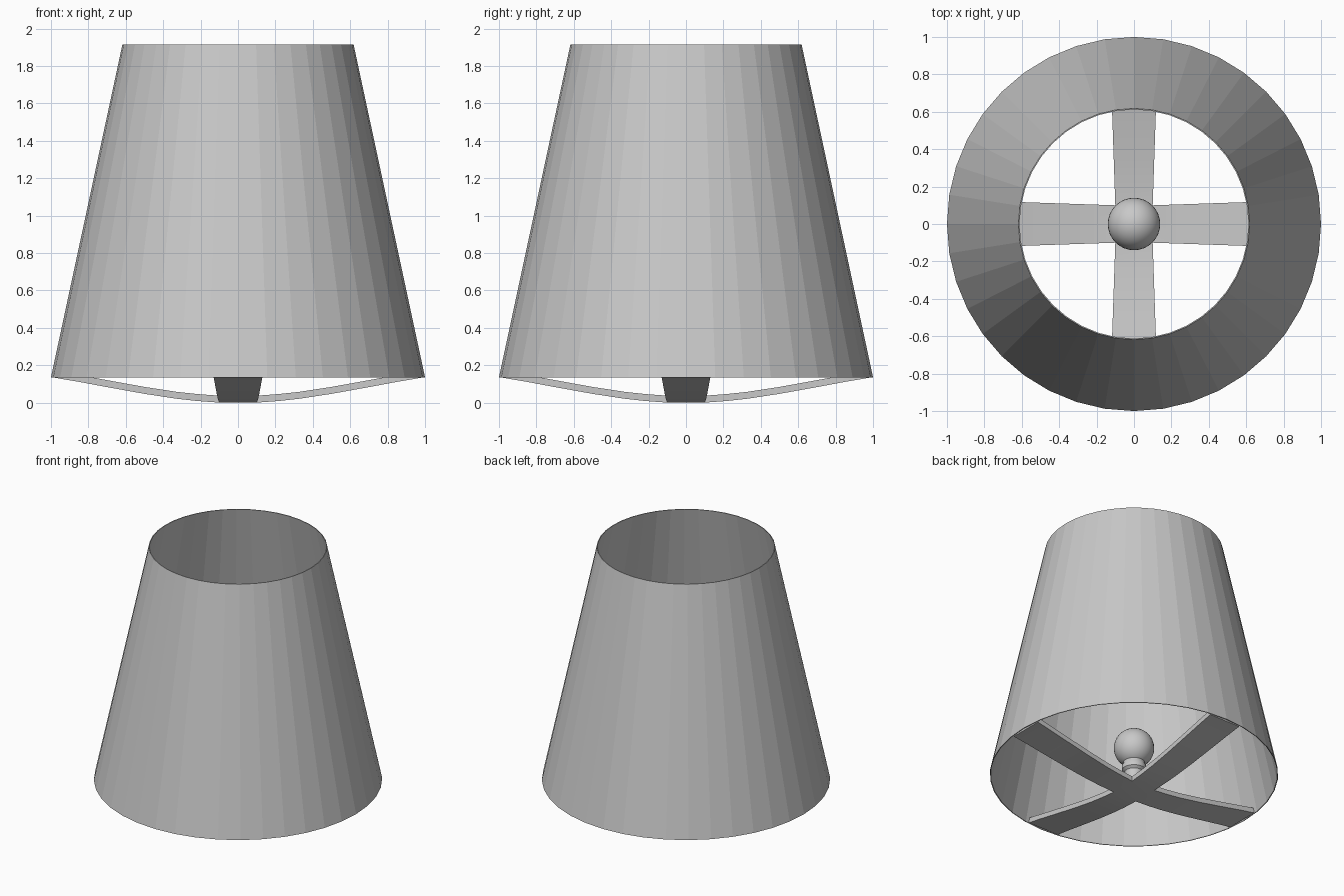
import bpy, bmesh, math

if "Cube" in bpy.data.objects:
    bpy.data.objects.remove(bpy.data.objects["Cube"])

grey = bpy.data.materials.new("light_grey")
grey.diffuse_color = (0.58, 0.58, 0.58, 1)
grey.use_nodes = True
grey.node_tree.nodes["Principled BSDF"].inputs["Base Color"].default_value = grey.diffuse_color


def finish(bm, name):
    bmesh.ops.recalc_face_normals(bm, faces=bm.faces)
    me = bpy.data.meshes.new(name)
    bm.to_mesh(me)
    bm.free()
    ob = bpy.data.objects.new(name, me)
    bpy.context.collection.objects.link(ob)
    me.materials.append(grey)
    return ob


def lathe(profile, name, sides, closed=False):
    """Revolve (radius, z) points around the z axis."""
    bm = bmesh.new()
    rings = []
    for r, z in profile:
        rings.append([bm.verts.new((r * math.cos(2 * math.pi * i / sides),
                                    r * math.sin(2 * math.pi * i / sides), z))
                      for i in range(sides)])
    pairs = list(zip(rings, rings[1:]))
    if closed:
        pairs.append((rings[-1], rings[0]))
    for a, b in pairs:
        for i in range(sides):
            j = (i + 1) % sides
            bm.faces.new((a[i], a[j], b[j], b[i]))
    bmesh.ops.remove_doubles(bm, verts=bm.verts, dist=1e-5)
    return finish(bm, name)


def smooth(ob, angle=40):
    bpy.ops.object.select_all(action='DESELECT')
    ob.select_set(True)
    bpy.context.view_layer.objects.active = ob
    bpy.ops.object.shade_smooth_by_angle(angle=math.radians(angle))


# Tapered open shade with a paper-thin wall
lathe([(1.0, 0.135), (0.618, 1.915), (0.612, 1.915), (0.994, 0.135)],
      "lamp_shade", 40, closed=True)

# Four bowed support straps that widen towards the shade
PATH = [(0.10, 0.0), (0.22, 0.009), (0.33, 0.021), (0.5, 0.047),
        (0.7, 0.083), (0.85, 0.111), (0.985, 0.133)]
THICK = 0.037
bm = bmesh.new()
for k in range(4):
    c, s = round(math.cos(k * math.pi / 2)), round(math.sin(k * math.pi / 2))
    prev = None
    for x, z in PATH:
        w = 0.10 + 0.03 * (x - 0.1) / 0.885
        ring = []
        for y, h in ((-w, 0), (w, 0), (w, THICK), (-w, THICK)):
            # outer end follows the round rim
            px = min(x, math.sqrt(0.988 ** 2 - y * y) - 0.2 * h)
            ring.append(bm.verts.new((px * c - y * s, px * s + y * c, z + h)))
        if prev:
            for i in range(4):
                j = (i + 1) % 4
                bm.faces.new((prev[i], prev[j], ring[j], ring[i]))
        prev = ring
    bm.faces.new(prev)
# hub faces joining the straps
for z in (0, THICK):
    bm.faces.new([bm.verts.new((x * 0.1, y * 0.1, z))
                  for x, y in ((-1, -1), (1, -1), (1, 1), (-1, 1))])
bmesh.ops.remove_doubles(bm, verts=bm.verts, dist=1e-4)
smooth(finish(bm, "support_cross"), 30)

# Socket with a wider collar
socket = lathe([(0.0, 0.03), (0.06, 0.03), (0.066, 0.15), (0.085, 0.165),
                (0.085, 0.2), (0.075, 0.215), (0.075, 0.24)],
               "bulb_socket", 32)
smooth(socket)

# Round bulb
bm = bmesh.new()
bmesh.ops.create_uvsphere(bm, u_segments=32, v_segments=20, radius=0.14)
bmesh.ops.translate(bm, verts=bm.verts, vec=(0, 0, 0.345))
smooth(finish(bm, "light_bulb"))
